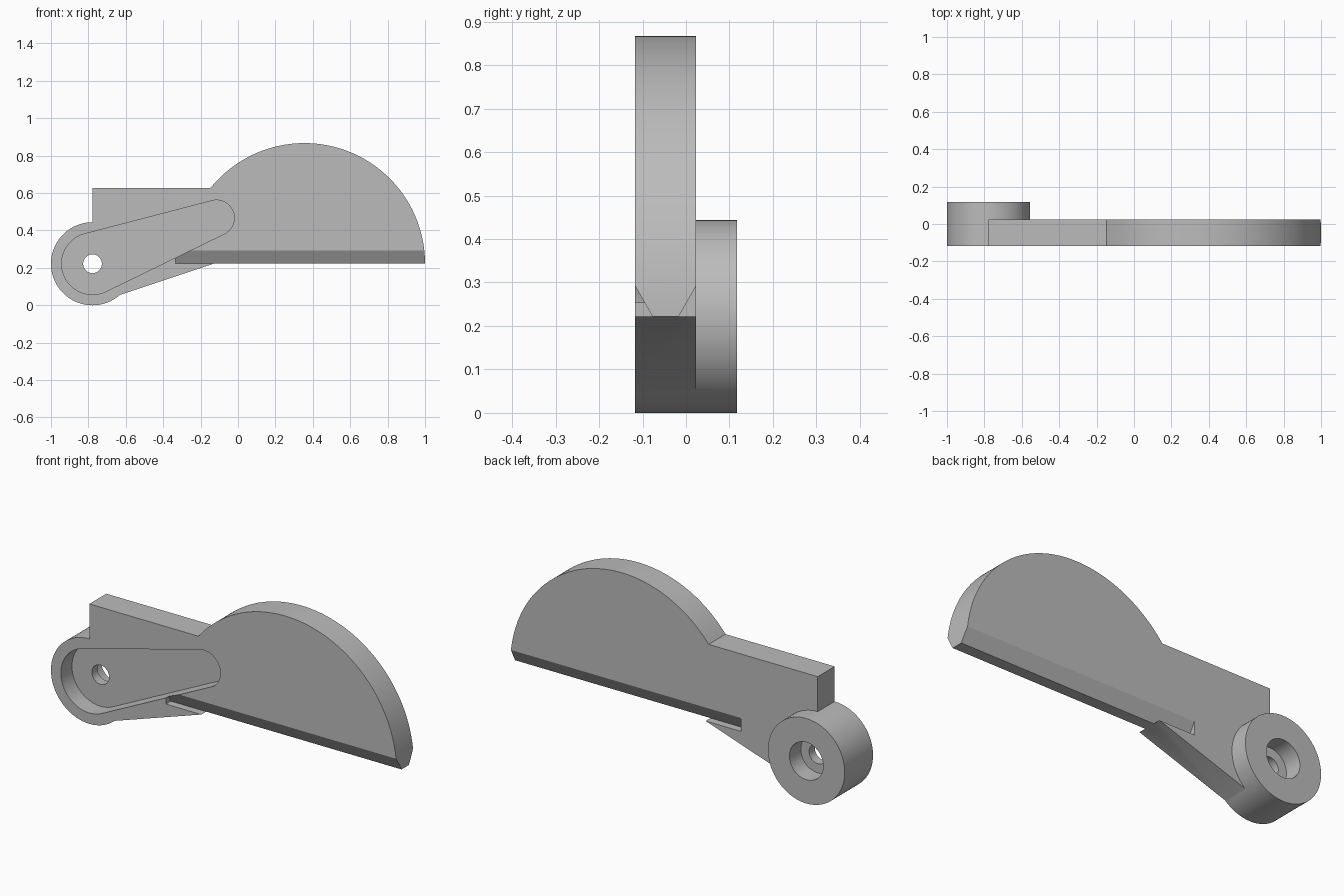
import bpy
import bmesh
from math import sin, cos, pi, asin, acos, atan2, hypot, radians

cube = bpy.data.objects.get("Cube")
if cube:
    bpy.data.objects.remove(cube, do_unlink=True)

FRONT, FACE, BACK = -0.117, 0.023, 0.117   # plate front, plate back, hub back
HUB = (-0.778, 0.222)
BASE = 0.222                               # straight lower edge of the blade

grey = bpy.data.materials.new("plain grey")
grey.use_nodes = True
colour = (0.5, 0.5, 0.5, 1)
grey.diffuse_color = colour
grey.node_tree.nodes["Principled BSDF"].inputs["Base Color"].default_value = colour


def arc(centre, r, a0, a1, n):
    return [(centre[0] + r * cos(a0 + (a1 - a0) * i / n),
             centre[1] + r * sin(a0 + (a1 - a0) * i / n)) for i in range(n + 1)]


def prism(name, points, start, end, axis="y"):
    """Extrude an (x, z) outline along y, or a (y, z) outline along x."""
    bm = bmesh.new()
    place = (lambda p: (p[0], start, p[1])) if axis == "y" else (lambda p: (start, *p))
    face = bm.faces.new([bm.verts.new(place(p)) for p in points])
    new = bmesh.ops.extrude_face_region(bm, geom=[face])["geom"]
    shift = (0, end - start, 0) if axis == "y" else (end - start, 0, 0)
    bmesh.ops.translate(bm, vec=shift, verts=[v for v in new if isinstance(v, bmesh.types.BMVert)])
    bmesh.ops.recalc_face_normals(bm, faces=bm.faces)
    mesh = bpy.data.meshes.new(name)
    bm.to_mesh(mesh)
    bm.free()
    mesh.materials.append(grey)
    obj = bpy.data.objects.new(name, mesh)
    bpy.context.collection.objects.link(obj)
    return obj


def disc(name, r, start, end, n=96):
    return prism(name, arc(HUB, r, 0, 2 * pi, n)[:-1], start, end)


def combine(target, tool, operation):
    tool.hide_render = True
    mod = target.modifiers.new(tool.name, "BOOLEAN")
    mod.operation, mod.solver, mod.object = operation, "EXACT", tool
    bpy.context.view_layer.objects.active = target
    bpy.ops.object.modifier_apply(modifier=mod.name)
    bpy.data.objects.remove(tool, do_unlink=True)


# Arm and half-round blade in one plate
top, radius = 0.627, 0.645
dome = arc((0.355, BASE), radius, pi - asin((top - BASE) / radius), 0, 96)
outline = [(HUB[0], top)] + dome + [(-0.13, BASE), (-0.70, 0.032), HUB]
lever = prism("lever_plate", outline, FRONT, FACE)

# Round hub, thicker than the plate
combine(lever, disc("hub", 0.222, FRONT, BACK), "UNION")

# Chamfers on both sides of the lower blade edge
for side, inward in ((FRONT, 1), (FACE, -1)):
    out = side - inward * 0.04
    tip = side + inward * 0.04
    wedge = [(out, BASE + 0.14), (tip, BASE), (out, BASE)]
    combine(lever, prism("chamfer_cutter", wedge, -0.335, 1.1, "x"), "DIFFERENCE")

# Tapered pocket in the front: hull of a large and a small circle
end, r_big, r_small = (-0.115, 0.467), 0.165, 0.095
dx, dz = end[0] - HUB[0], end[1] - HUB[1]
lean, spread = atan2(dz, dx), acos((r_big - r_small) / hypot(dx, dz))
pocket = arc(HUB, r_big, lean + spread, lean + 2 * pi - spread, 56)
pocket += arc(end, r_small, lean - spread, lean + spread, 40)
combine(lever, prism("pocket_cutter", pocket, FRONT - 0.1, -0.025), "DIFFERENCE")

# Stepped bore through the hub
combine(lever, disc("wide_bore_cutter", 0.098, FACE, BACK + 0.1, 64), "DIFFERENCE")
combine(lever, disc("narrow_bore_cutter", 0.05, -0.3, 0.3, 48), "DIFFERENCE")

# Smooth curves, keep hard edges
bpy.ops.object.select_all(action="DESELECT")
lever.select_set(True)
bpy.context.view_layer.objects.active = lever
bpy.ops.object.shade_smooth_by_angle(angle=radians(25))
